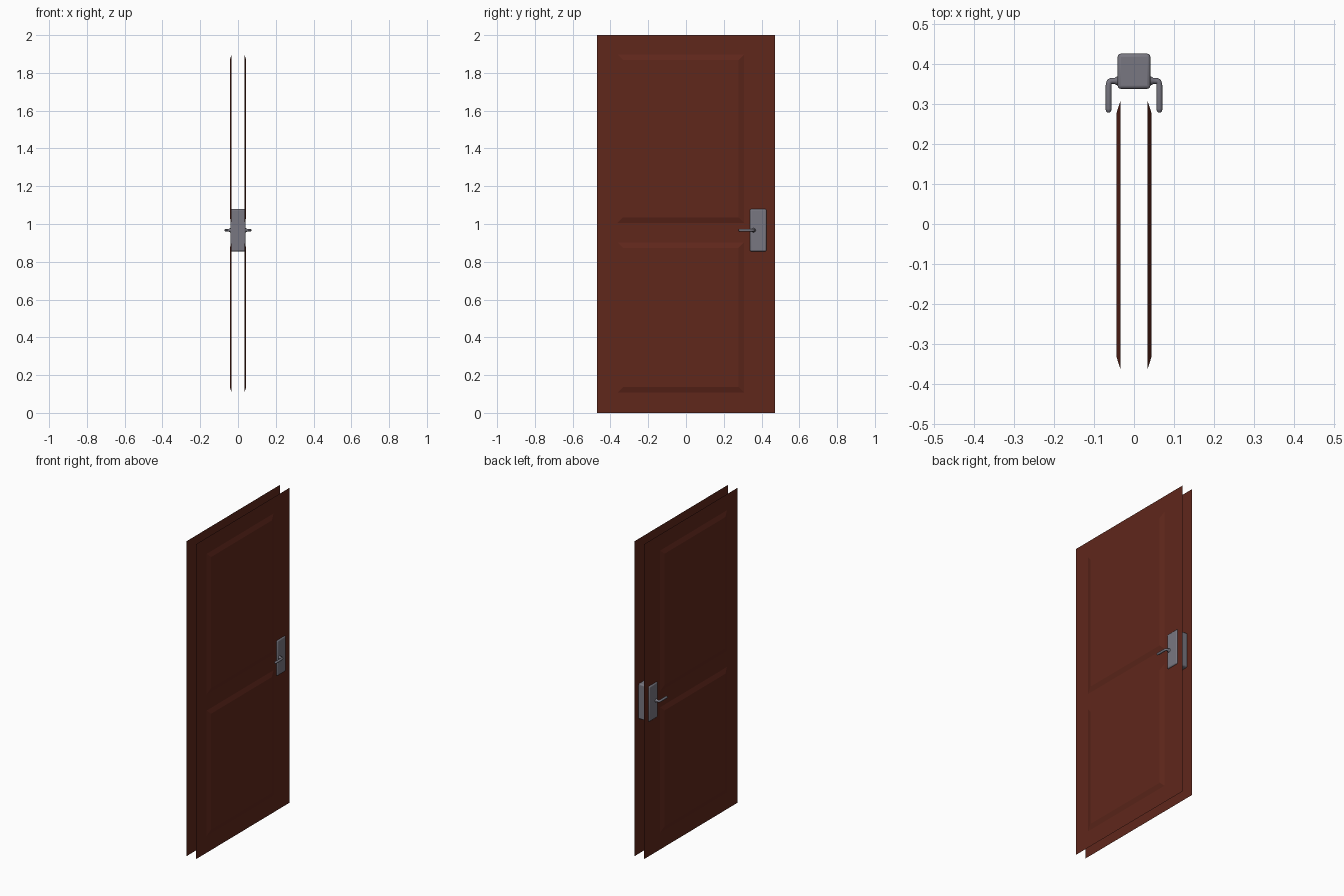
import bpy, bmesh, math

if "Cube" in bpy.data.objects:
    bpy.data.objects.remove(bpy.data.objects["Cube"])


def material(name, rgb):
    m = bpy.data.materials.new(name)
    m.diffuse_color = (*rgb, 1)
    m.use_nodes = True
    m.node_tree.nodes["Principled BSDF"].inputs["Base Color"].default_value = m.diffuse_color
    return m


WOOD = material("red_brown_wood", (0.115, 0.02, 0.011))
METAL = material("grey_metal", (0.19, 0.185, 0.22))


def add_object(name, data, mat):
    ob = bpy.data.objects.new(name, data)
    bpy.context.collection.objects.link(ob)
    data.materials.append(mat)
    bpy.ops.object.select_all(action='DESELECT')
    ob.select_set(True)
    bpy.context.view_layer.objects.active = ob
    return ob


# Door skin: one open sheet with two raised panels
def door_skin(name, side):
    ys = [-0.47, -0.363, 0.308, 0.47]
    zs = [0, 0.107, 0.903, 1.005, 1.898, 2]
    bm = bmesh.new()
    grid = [[bm.verts.new((side * 0.034, y, z)) for y in ys] for z in zs]
    panels = []
    for r in range(len(zs) - 1):
        for c in range(len(ys) - 1):
            quad = [grid[r][c], grid[r][c + 1], grid[r + 1][c + 1], grid[r + 1][c]]
            f = bm.faces.new(quad if side > 0 else quad[::-1])
            if c == 1 and r in (1, 3):
                panels.append(f)
    bm.normal_update()
    bmesh.ops.inset_individual(bm, faces=panels, thickness=0.042, depth=0.0095)
    me = bpy.data.meshes.new(name)
    bm.to_mesh(me)
    bm.free()
    return add_object(name, me, WOOD)


# Lever: flared neck, rounded bend, straight grip with rounded tip
def lever(name, side):
    path = [(0.038, 0.358, 1.6), (0.043, 0.358, 1.4), (0.048, 0.358, 1.0),
            (0.057, 0.358, 0.95), (0.061, 0.356, 0.95), (0.063, 0.351, 0.95),
            (0.0635, 0.345, 0.95), (0.0635, 0.288, 1.0), (0.0635, 0.282, 0.8),
            (0.0635, 0.279, 0.4)]
    cu = bpy.data.curves.new(name, 'CURVE')
    cu.dimensions = '3D'
    cu.bevel_depth = 0.0078
    cu.bevel_resolution = 2
    cu.use_fill_caps = True
    sp = cu.splines.new('POLY')
    sp.points.add(len(path) - 1)
    for p, (x, y, r) in zip(sp.points, path):
        p.co = (side * x, y, 0.967, 1)
        p.radius = r
    add_object(name, cu, METAL)
    bpy.ops.object.convert(target='MESH')
    bpy.ops.object.shade_smooth_by_angle(angle=math.radians(50))


for label, side in (("right", 1), ("left", -1)):
    door_skin(label + "_door_skin", side)
    lever(label + "_lever", side)

# Lock case passing through both skins
bpy.ops.mesh.primitive_cube_add(size=1, location=(0, 0.382, 0.967))
case = bpy.context.object
case.name = "lock_case"
case.scale = (0.082, 0.088, 0.224)
bpy.ops.object.transform_apply(location=False, rotation=False, scale=True)
case.data.materials.append(METAL)
bev = case.modifiers.new("rounded_edges", 'BEVEL')
bev.width = 0.008
bev.segments = 3
bpy.ops.object.shade_smooth_by_angle(angle=math.radians(35))
